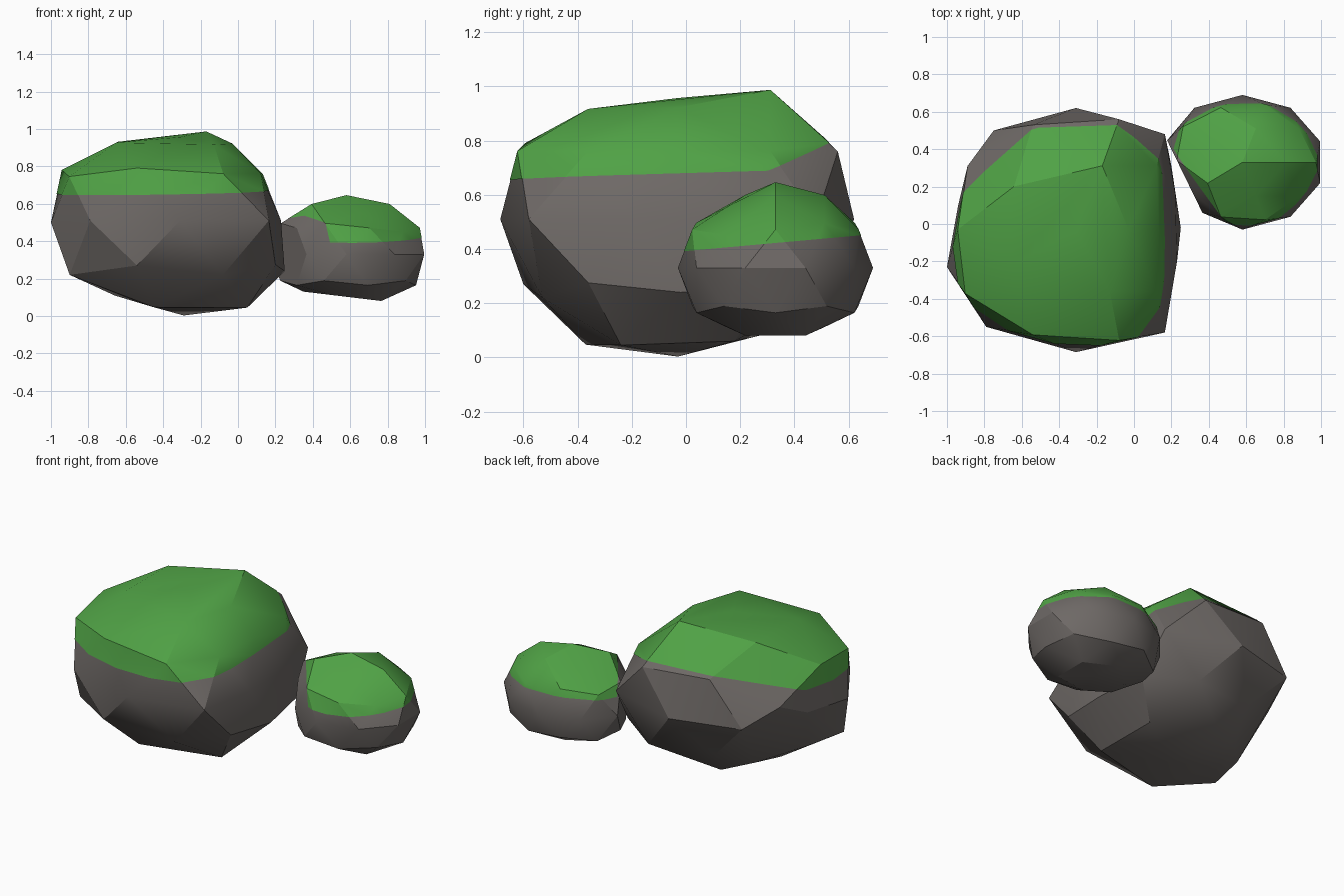
import bpy, bmesh
from mathutils import Vector, Matrix

if "Cube" in bpy.data.objects:
    bpy.data.objects.remove(bpy.data.objects["Cube"])

STONE = (.155, .14, .132, 1)
MOSS = (.08, .36, .06, 1)


def finish(bm, name, color):
    me = bpy.data.meshes.new(name)
    bm.to_mesh(me)
    ob = bpy.data.objects.new(name, me)
    bpy.context.collection.objects.link(ob)
    mat = bpy.data.materials.new(name)
    mat.diffuse_color = color
    mat.use_nodes = True
    mat.node_tree.nodes["Principled BSDF"].inputs["Base Color"].default_value = mat.diffuse_color
    me.materials.append(mat)
    bpy.ops.object.select_all(action='DESELECT')
    ob.select_set(True)
    bpy.context.view_layer.objects.active = ob
    bpy.ops.object.shade_smooth_by_angle(angle=0.42)
    return ob


def rock_with_moss(bm, name, centre, planes):
    """Make the stone, then a thin moss shell: the stone's skin above all planes."""
    bmesh.ops.recalc_face_normals(bm, faces=bm.faces)
    finish(bm, name + "_rock", STONE)
    for co, no in planes:
        bmesh.ops.bisect_plane(bm, geom=bm.verts[:] + bm.edges[:] + bm.faces[:],
                               plane_co=co, plane_no=no, clear_inner=True)
    bmesh.ops.scale(bm, vec=(1.004,) * 3, verts=bm.verts,
                    space=Matrix.Translation(-Vector(centre)))
    bm.normal_update()
    finish(bm, name + "_moss", MOSS)
    bm.free()


# Large boulder: hull over a few irregular rings, bottom to top
foot = [(-.29, -.03, .003), (.05, -.24, .045), (-.45, -.37, .047),
        (-.66, -.03, .11), (-.44, .27, .08), (.03, .18, .06)]
low = [(.20, -.36, .275), (-.08, -.53, .22), (-.54, -.60, .27), (-.90, -.33, .22),
       (-.84, -.06, .22), (-.62, .18, .14), (-.50, .42, .25), (-.08, .50, .24),
       (.20, .31, .26), (.25, -.02, .24)]
middle = [(.23, -.20, .51), (.165, -.58, .51), (-.31, -.685, .51), (-.79, -.55, .51),
          (-1, -.23, .5), (-.94, .10, .52), (-.75, .50, .51), (-.31, .62, .51),
          (.165, .48, .51), (.22, .17, .51)]
high = [(.12, -.36, .76), (-.08, -.62, .76), (-.54, -.59, .79), (-.90, -.37, .745),
        (-.94, -.03, .78), (-.89, .31, .62), (-.54, .53, .79), (-.08, .56, .76),
        (.12, .31, .76), (.13, -.03, .76)]
crown = [(-.13, -.36, .915), (-.65, -.22, .925), (-.64, .20, .93),
         (-.17, .31, .985), (-.03, -.03, .92), (-.31, -.03, .955)]
bm = bmesh.new()
for ring in (foot, low, middle, high, crown):
    for p in ring:
        bm.verts.new(p)
bmesh.ops.convex_hull(bm, input=bm.verts[:])
loose = [v for v in bm.verts if not v.link_faces]
bmesh.ops.delete(bm, geom=loose, context='VERTS')
rock_with_moss(bm, "large", (-.31, -.03, .51),
               [((-.3, 0, .67), (-.02, -.03, 1)),
                ((.13, .33, .7), (.05, -.4, 1))])

# Small boulder: squashed low-poly ball, flattened below and on its front left
centre = Vector((.58, .33, .33))
bm = bmesh.new()
bmesh.ops.create_icosphere(bm, subdivisions=2, radius=1)
side = Vector((2.05, 1, .0))
for v in bm.verts:
    v.co = centre + Vector((v.co.x * .437, v.co.y * .36, v.co.z * .315))
    v.co.z = max(v.co.z, .08 + .12 * max(0, .77 - v.co.x))
    gap = .81 - side.dot(v.co)
    if gap > 0:
        v.co += side * gap / side.length_squared
    if v.co.y < .2 and v.co.x > .6 and v.co.z > .48:
        v.co.z -= .045
    elif v.co.y > .4 and v.co.x < .42 and v.co.z > .55:
        v.co.z -= .045
rock_with_moss(bm, "small", centre,
               [((.6, .2, .41), (0, -.09, 1)),
                ((.47, .04, .45), (1.4, 1, .1))])
